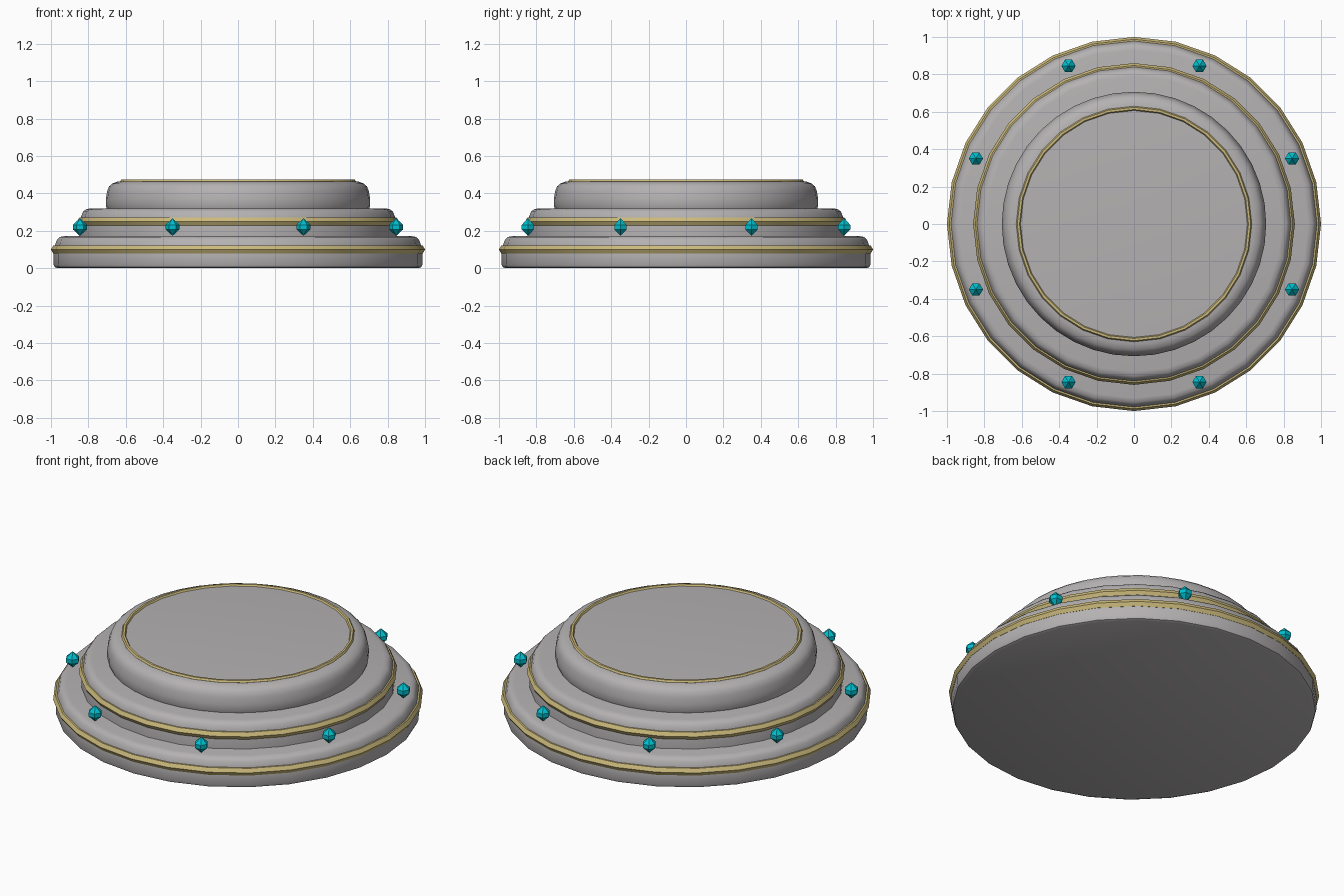
import bpy, bmesh, math

if "Cube" in bpy.data.objects:
    bpy.data.objects.remove(bpy.data.objects["Cube"])


def material(name, rgb):
    m = bpy.data.materials.new(name)
    m.diffuse_color = (*rgb, 1)
    m.use_nodes = True
    m.node_tree.nodes["Principled BSDF"].inputs["Base Color"].default_value = m.diffuse_color
    return m


STONE = material("grey stone", (0.46, 0.44, 0.445))
GOLD = material("pale gold", (0.60, 0.49, 0.20))
TEAL = material("teal gem", (0.0, 0.52, 0.62))


def lathe(name, profile, sides, mat, closed=False, smooth=True, location=(0, 0, 0)):
    """Spin (radius, height) points, listed bottom to top on the outside, about z."""
    bm = bmesh.new()
    rings = []
    for r, z in profile:
        if r < 1e-6:
            rings.append([bm.verts.new((0, 0, z))] * sides)
        else:
            rings.append([bm.verts.new((r * math.cos(2 * math.pi * i / sides),
                                        r * math.sin(2 * math.pi * i / sides), z))
                          for i in range(sides)])
    pairs = list(zip(rings, rings[1:]))
    if closed:
        pairs.append((rings[-1], rings[0]))
    for a, b in pairs:
        for i in range(sides):
            j = (i + 1) % sides
            corners = list(dict.fromkeys((a[i], a[j], b[j], b[i])))
            bm.faces.new(corners)
    # Flat caps where the profile ends away from the axis
    if not closed and profile[0][0] > 0:
        bm.faces.new(rings[0][::-1])
        bm.faces.new(rings[-1])
    bmesh.ops.recalc_face_normals(bm, faces=bm.faces)
    mesh = bpy.data.meshes.new(name)
    bm.to_mesh(mesh)
    bm.free()
    mesh.materials.append(mat)
    ob = bpy.data.objects.new(name, mesh)
    ob.location = location
    bpy.context.collection.objects.link(ob)
    if smooth:
        bpy.ops.object.select_all(action='DESELECT')
        ob.select_set(True)
        bpy.context.view_layer.objects.active = ob
        bpy.ops.object.shade_smooth_by_angle(angle=math.radians(35))
    return ob


def trim(name, radius, z, thickness):
    """Gold band with a six-sided cross-section."""
    section = [(radius + thickness * math.cos(k * math.pi / 3),
                z + thickness * math.sin(k * math.pi / 3)) for k in range(6)]
    lathe(name, section, 28, GOLD, closed=True)


# Three stepped stone tiers with rounded edges
lathe("base_tier", [(0.965, 0), (0.98, 0.006), (0.986, 0.02), (0.986, 0.08),
                    (0.978, 0.125), (0.968, 0.152), (0.955, 0.166), (0.93, 0.172)], 28, STONE)
lathe("middle_tier", [(0.848, 0.165), (0.848, 0.235), (0.838, 0.28), (0.828, 0.302),
                      (0.815, 0.314), (0.79, 0.32)], 28, STONE)
lathe("top_tier", [(0.70, 0.315), (0.707, 0.335), (0.707, 0.37), (0.70, 0.41), (0.69, 0.437),
                   (0.672, 0.453), (0.645, 0.463), (0.61, 0.466)], 40, STONE)

# Gold bands
trim("base_band", 0.975, 0.10, 0.025)
trim("middle_band", 0.835, 0.25, 0.025)
trim("top_band", 0.618, 0.465, 0.012)

# Eight faceted gems around the lowest step
for k in range(8):
    a = math.radians(22.5 + 45 * k)
    lathe(f"gem_{k + 1}", [(0, -0.047), (0.038, -0.012), (0.038, 0.012), (0, 0.047)], 6, TEAL,
          smooth=False, location=(0.915 * math.cos(a), 0.915 * math.sin(a), 0.22))
